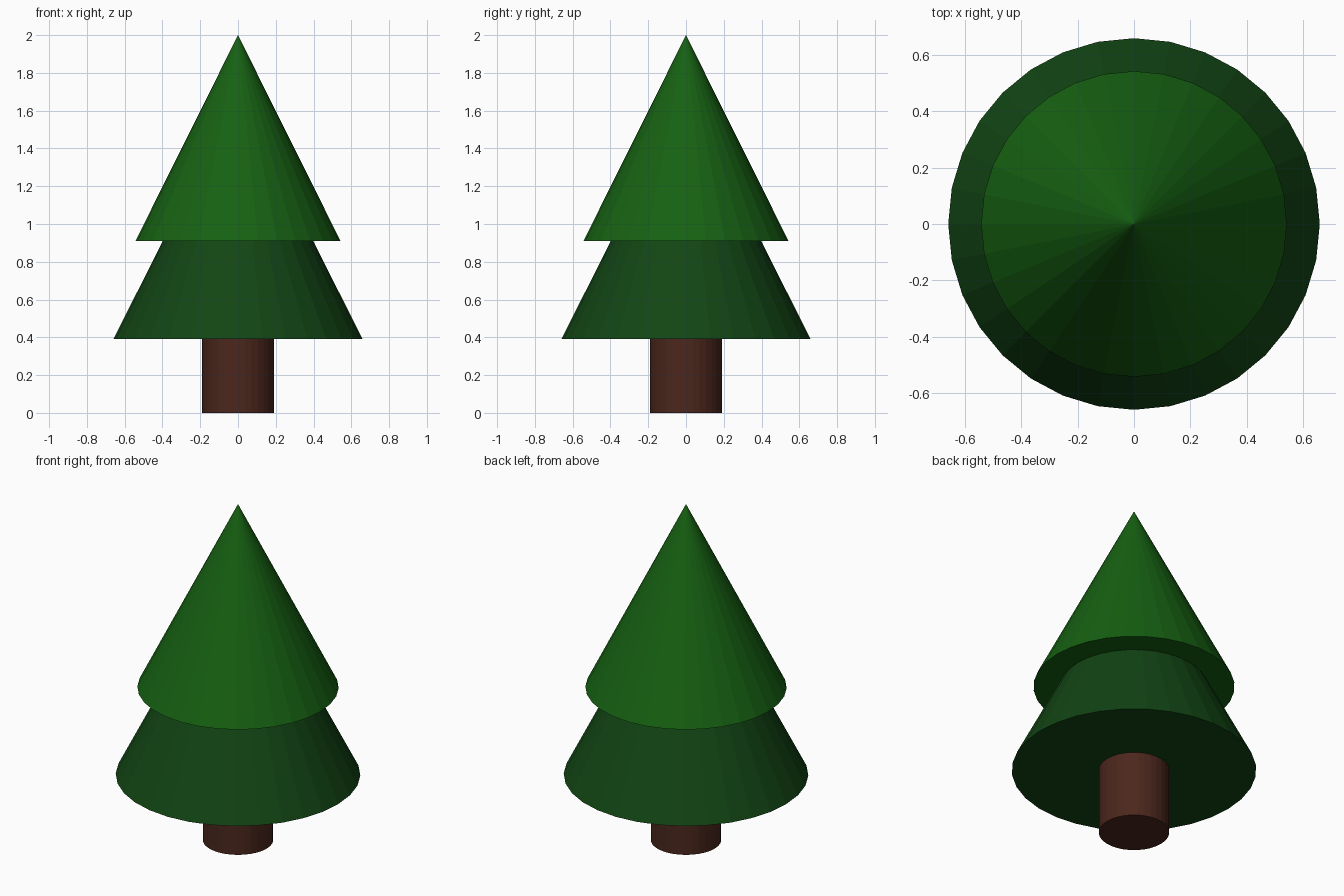
import bpy

if "Cube" in bpy.data.objects:
    bpy.data.objects.remove(bpy.data.objects["Cube"])

SIDES = 32


def material(name, rgb):
    mat = bpy.data.materials.new(name)
    mat.diffuse_color = (*rgb, 1.0)
    mat.use_nodes = True
    mat.node_tree.nodes["Principled BSDF"].inputs["Base Color"].default_value = mat.diffuse_color
    return mat


def tapered_part(name, z0, z1, r0, r1, mat):
    bpy.ops.mesh.primitive_cone_add(vertices=SIDES, radius1=r0, radius2=r1,
                                    depth=z1 - z0, location=(0, 0, (z0 + z1) / 2))
    obj = bpy.context.object
    obj.name = name
    obj.data.materials.append(mat)
    return obj


bark = material("bark", (0.07, 0.02, 0.012))
dark_green = material("dark_green", (0.006, 0.06, 0.007))
light_green = material("light_green", (0.008, 0.12, 0.006))

# Trunk, ending just inside the lower foliage
tapered_part("trunk", 0.0, 0.45, 0.19, 0.19, bark)

# Two overlapping foliage cones with the same slope
tapered_part("lower_foliage", 0.39, 1.70, 0.66, 0.0, dark_green)
tapered_part("upper_foliage", 0.91, 2.0, 0.543, 0.0, light_green)
